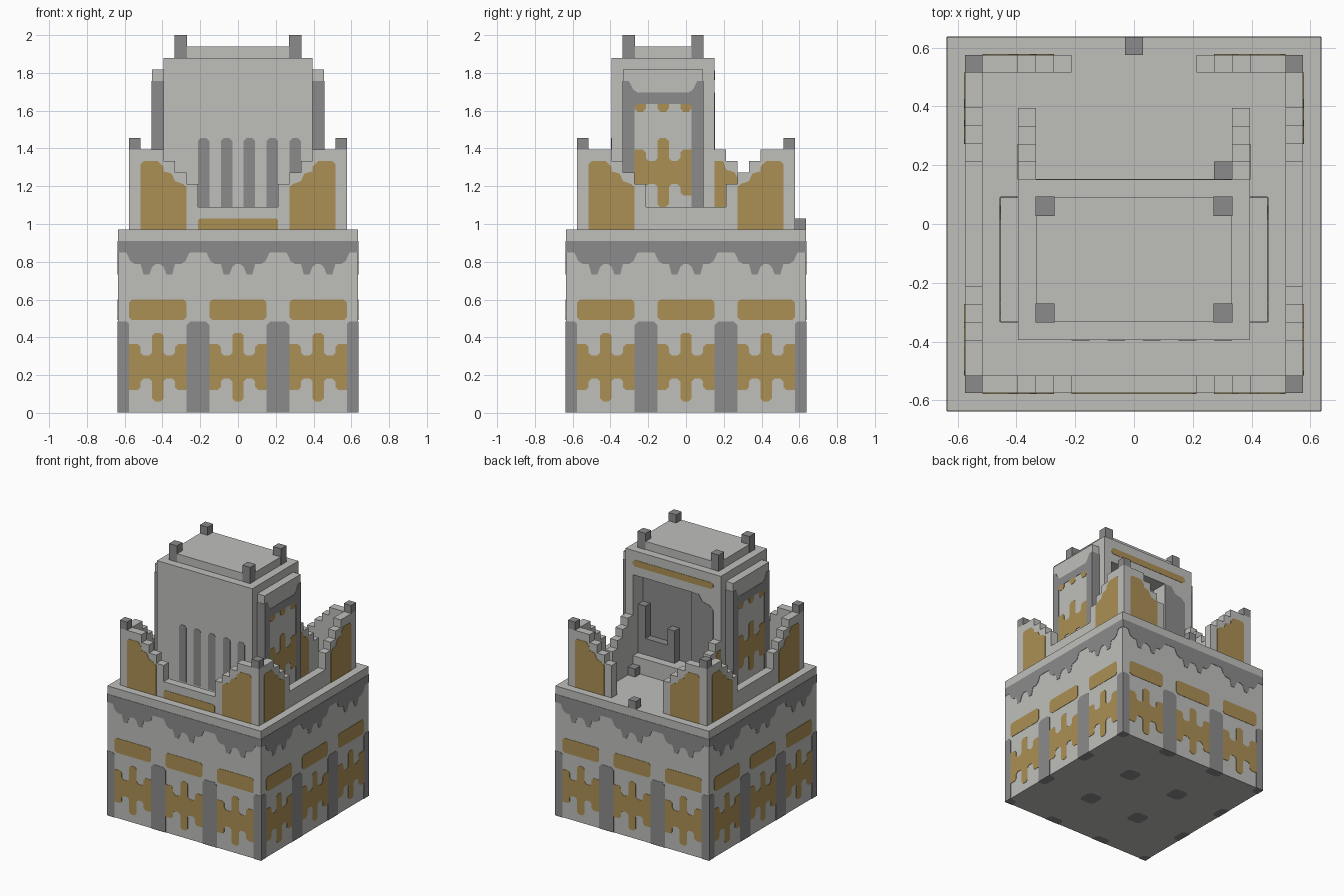
import bpy, bmesh, math
from mathutils import Matrix

cube = bpy.data.objects.get("Cube")
if cube:
    bpy.data.objects.remove(cube)

U = 2 / 33      # one block of the model
T = 0.04        # thickness of painted plates, in blocks
FRONT, RIGHT, BACK, LEFT = range(4)


def material(name, rgb):
    m = bpy.data.materials.new(name)
    m.use_nodes = True
    m.diffuse_color = (*rgb, 1)
    m.node_tree.nodes["Principled BSDF"].inputs["Base Color"].default_value = (*rgb, 1)
    return m


STONE = material("light stone", (0.52, 0.52, 0.50))
DARK = material("dark stone", (0.26, 0.26, 0.26))
GOLD = material("ochre panel", (0.41, 0.28, 0.09))


def finish(name, bm, mat):
    bmesh.ops.recalc_face_normals(bm, faces=bm.faces)
    bmesh.ops.scale(bm, vec=(U, U, U), verts=bm.verts)
    me = bpy.data.meshes.new(name)
    bm.to_mesh(me)
    bm.free()
    me.materials.append(mat)
    ob = bpy.data.objects.new(name, me)
    bpy.context.collection.objects.link(ob)
    return ob


def prism(name, pts, near, far, side, mat):
    """Outline in (across, height), extruded outwards on one of the four sides."""
    bm = bmesh.new()
    face = bm.faces.new([bm.verts.new((a, -near, z)) for a, z in pts])
    ext = bmesh.ops.extrude_face_region(bm, geom=[face])
    moved = [v for v in ext["geom"] if isinstance(v, bmesh.types.BMVert)]
    bmesh.ops.translate(bm, vec=(0, near - far, 0), verts=moved)
    bmesh.ops.rotate(bm, matrix=Matrix.Rotation(side * math.pi / 2, 3, "Z"), verts=bm.verts)
    return finish(name, bm, mat)


def plate(name, pts, dist, side, mat):
    return prism(name, pts, dist - T, dist + T, side, mat)


def box(name, x0, x1, y0, y1, z0, z1, mat):
    return prism(name, [(x0, z0), (x1, z0), (x1, z1), (x0, z1)], -y1, -y0, FRONT, mat)


def cut_box(a0, a1, z0, z1, c=0.25, foot=True):
    """Rectangle with cut corners; foot=False leaves the lower corners square."""
    low = [(a0, z0 + c), (a0 + c, z0), (a1 - c, z0), (a1, z0 + c)] if foot else [(a0, z0), (a1, z0)]
    return low + [(a1, z1 - c), (a1 - c, z1), (a0 + c, z1), (a0, z1 - c)]


def mirrored(half):
    return half + [(-a, z) for a, z in reversed(half)]


def moved(pts, da, dz=0, sign=1):
    return [(sign * a + da, z + dz) for a, z in pts]


# Shared ornament outlines
quarter = [(0.25, 3), (0.5, 2.75), (0.5, 1.25), (0.75, 1), (1.25, 1),
           (1.5, 1.25), (1.5, 1.75), (1.75, 2), (2.5, 2)]
ornament = mirrored(quarter + [(a, -z) for a, z in reversed(quarter)])
scallop = [(-3.5, 15), (-3.5, 14), (-2.75, 14), (-2.4, 13.25), (-2, 13), (-1.5, 13), (-1.25, 12.1),
           (-0.75, 12.1), (-0.5, 12.75), (-0.2, 13)]
scallop = scallop + [(-a, z) for a, z in reversed(scallop)]

# Square base block
box("base", -10.5, 10.5, -10.5, 10.5, T, 16, STONE)

# Painted base walls
for side in range(4):
    for c in (-7, 0, 7):
        plate("base_cornice", moved(scallop, c), 10.5, side, DARK)
        plate("base_window", cut_box(c - 2.5, c + 2.5, 8.1, 9.9), 10.5, side, GOLD)
        plate("base_ornament", moved(ornament, c, 4), 10.5, side, GOLD)
    for a in (-3.5, 3.5):
        plate("base_pillar", cut_box(a - 1, a + 1, T, 8, 0.35, False), 10.5, side, DARK)
    for s in (-1, 1):
        edge = [(9.5, T), (10.5, T), (10.5, 8), (9.75, 8), (9.5, 7.75)]
        plate("corner_pillar", moved(edge, 0, 0, s), 10.5, side, DARK)

# Pillar footprints on the underside
for x in (-10.5, -3.5, 3.5, 10.5):
    for y in (-10.5, -3.5, 3.5, 10.5):
        bm = bmesh.new()
        clamp = lambda v: max(-10.5, min(10.5, v))
        ring = dict.fromkeys((clamp(a), clamp(b)) for a, b in cut_box(x - 1, x + 1, y - 1, y + 1, 0.35))
        bm.faces.new([bm.verts.new((a, b, 0)) for a, b in ring])
        foot = finish("pillar_foot", bm, DARK)
        foot.data.flip_normals() if foot.data.polygons[0].normal.z > 0 else None

# Stepped parapet walls


def steps(end, inner):
    return [(end, 16), (end, 23), (6.5, 23), (6.5, 22), (5.5, 22), (5.5, 21),
            (4.5, 21), (4.5, 20), (3.5, 20), (3.5, inner)]


prism("front_parapet", mirrored(steps(9.5, 18)), 8.5, 9.5, FRONT, STONE)
for s in (-1, 1):
    prism("back_parapet", moved(steps(9.5, 16), 0, 0, s), 8.5, 9.5, BACK, STONE)
for side in (RIGHT, LEFT):
    prism("side_parapet", mirrored(steps(8.5, 18)), 8.5, 9.5, side, STONE)
panel = [(8.5, 16), (8.5, 21.75), (8.25, 22), (7, 22), (6.5, 21.5), (6.5, 21.1), (5.8, 20.9),
         (5.5, 20.25), (4.8, 20), (4.5, 19.75), (4.5, 16)]
for side in range(4):
    for s in (-1, 1):
        plate("parapet_panel", moved(panel, 0, 0, s), 9.5, side, GOLD)
plate("front_parapet_strip", cut_box(-3.5, 3.5, 16, 17, 0.2, False), 9.5, FRONT, GOLD)
for x in (-9, 9):
    for y in (-9, 9):
        box("parapet_post", x - .5, x + .5, y - .5, y + .5, 23, 24, DARK)

# Stepped walls behind the tower
inner = [(2.5, 16), (2.5, 23), (3.5, 23), (3.5, 22), (4.5, 22), (4.5, 21),
         (5.5, 21), (5.5, 20), (6.5, 20), (6.5, 16)]
inner_panel = [(2.5, 16), (2.5, 22), (3.25, 22), (3.5, 21.25), (4.25, 21), (4.5, 20.5), (4.5, 16)]
for side, s in ((RIGHT, 1), (LEFT, -1)):
    prism("rear_wall", moved(inner, 0, 0, s), 5.5, 6.5, side, STONE)
    plate("rear_wall_panel", moved(inner_panel, 0, 0, s), 6.5, side, GOLD)

# Small floor posts
box("back_post", -.5, .5, 9.5, 10.5, 16, 17, DARK)
box("door_post", 4.5, 5.5, 2.5, 3.5, 16, 17, DARK)

# Tower with a doorway in its back
box("tower_core", -6.5, 6.5, -6.5, 0.5, 16, 31, STONE)
box("door_lintel", -6.5, 6.5, 0.5, 2.5, 28, 31, STONE)
box("door_sill", -6.5, 6.5, 0.5, 2.5, 16, 18, STONE)
box("door_jamb_left", 5.5, 6.5, 0.5, 2.5, 18, 28, STONE)
box("door_jamb_right", -6.5, -2.5, 0.5, 2.5, 18, 28, STONE)
plate("door_recess", [(-2.5, 18), (5.5, 18), (5.5, 28), (-2.5, 28)], -0.5, FRONT, DARK)
box("door_column", 4.5, 5.5, 0.5, 1.5, 18, 24, DARK)
box("door_step", 1.5, 4.5, 0.5, 1.5, 18, 20, DARK)
box("door_pedestal", 0.5, 1.5, 0.5, 1.5, 18, 22, DARK)
frame = [(2.5, 18), (5.5, 18), (5.5, 26.5), (5, 27), (4, 27.25), (3.5, 28), (2.5, 28)]
plate("door_frame", frame, 2.5, BACK, DARK)
plate("tower_back_strip", cut_box(-5.5, 5.5, 29.1, 29.9), 2.5, BACK, GOLD)
for a in range(-3, 6, 2):
    plate("tower_slit", cut_box(a - .5, a + .5, 17, 24, 0.25, False), 6.5, FRONT, DARK)

# Tower roof and its posts
box("roof_slab", -5.5, 5.5, -5.5, 1.5, 31, 32, STONE)
for x in (-5, 5):
    for y in (-5, 1):
        box("roof_post", x - .5 - T, x + .5 + T, y - .5 - T, y + .5 + T, 31, 33, DARK)

# Side bays of the tower
arch = mirrored([(3.5, 16), (3.5, 29), (3, 29), (2.6, 28.25), (2.25, 28)])
arch = arch + [(-2.5, 16), (-2.5, 26.75), (-2.25, 27), (2.25, 27), (2.5, 26.75), (2.5, 16)]
for side, c, s in ((RIGHT, -2, 1), (LEFT, 2, -1)):
    x0, x1 = sorted((6.5 * s, 7.5 * s))
    box("side_bay", x0, x1, -5.5, 1.5, 16, 30, STONE)
    plate("bay_arch", moved(arch, c), 7.5, side, DARK)
    plate("bay_ornament", moved(ornament, c, 21), 7.5, side, GOLD)
    for a in (-2, 0, 2):
        drop = [(a - .5, 27), (a - .5, 26.6), (a - .25, 26.3), (a + .25, 26.3), (a + .5, 26.6), (a + .5, 27)]
        plate("bay_drop", moved(drop, c), 7.5, side, GOLD)
    for y in (-5.5, 1.5):
        box("bay_edge", x0, x1, y - T, y + T, 16, 29, DARK)
